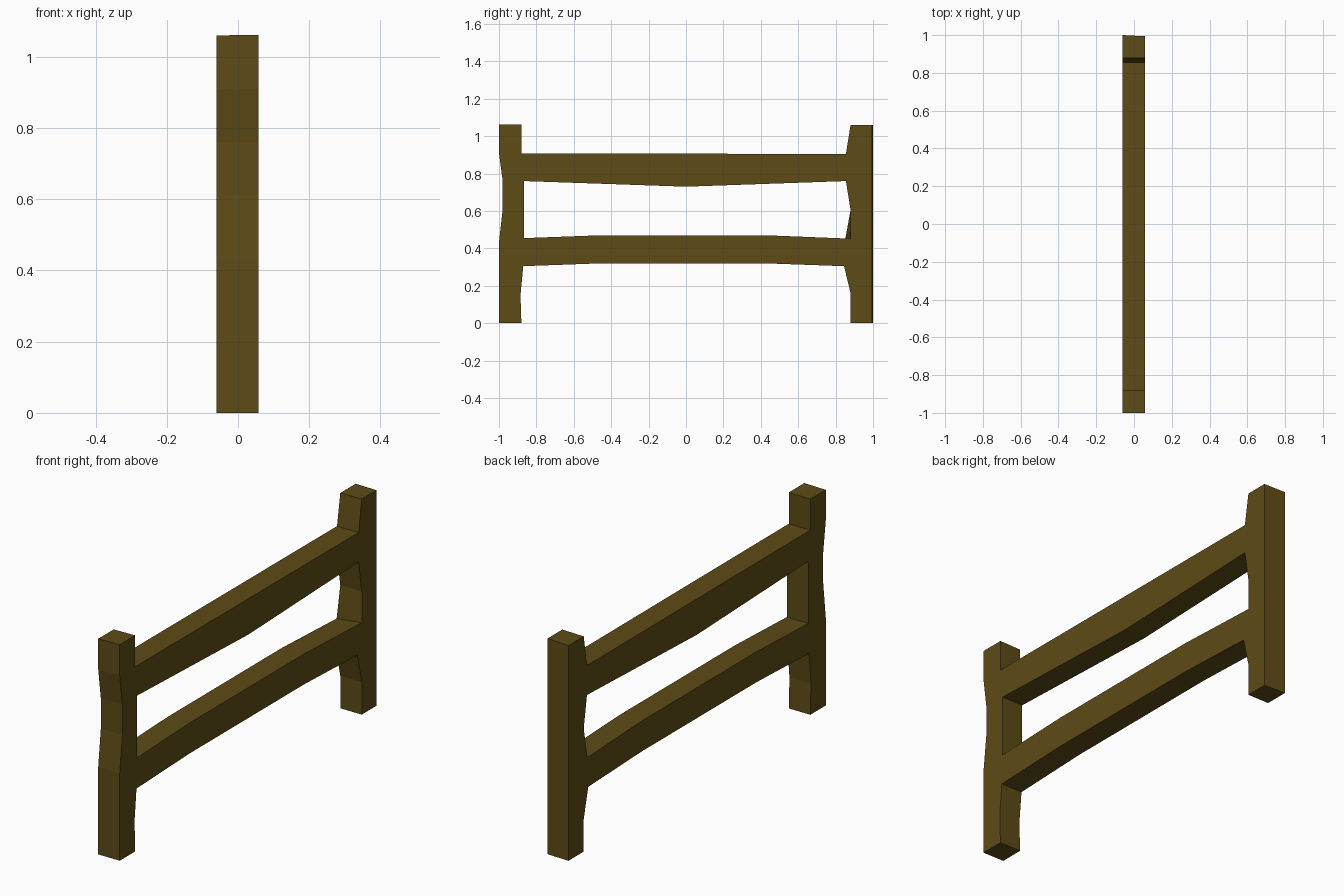
import bpy, bmesh
from mathutils import Vector

if "Cube" in bpy.data.objects:
    bpy.data.objects.remove(bpy.data.objects["Cube"])

X0, X1 = -0.06, 0.057

# Side silhouette (y, z): two hewn posts and the outer edges of both rails
outline = [(-1, 0), (-1, 0.43), (-0.98, 0.61), (-0.98, 0.76), (-1, 0.91), (-1, 1.06),
           (-0.88, 1.06), (-0.88, 0.908), (0.855, 0.905), (0.88, 1.058), (1, 1.058), (1, 0),
           (0.88, 0), (0.88, 0.16), (0.845, 0.305), (0.43, 0.32), (-0.46, 0.32),
           (-0.87, 0.305), (-0.885, 0.15), (-0.88, 0)]
# Opening between the rails
opening = [(-0.865, 0.455), (-0.46, 0.47), (0.43, 0.47), (0.852, 0.452), (0.88, 0.605),
           (0.855, 0.76), (0, 0.73), (-0.865, 0.76)]

bm = bmesh.new()


def loop(points):
    vs = [bm.verts.new((X0, y, z)) for y, z in points]
    return [bm.edges.new((vs[i - 1], vs[i])) for i in range(len(vs))]


# Fill the silhouette and give it thickness
edges = loop(outline) + loop(opening)
bmesh.ops.triangle_fill(bm, edges=edges, use_beauty=True)
ret = bmesh.ops.extrude_face_region(bm, geom=bm.faces[:], use_keep_orig=True)
bmesh.ops.translate(bm, vec=(X1 - X0, 0, 0),
                    verts=[g for g in ret["geom"] if isinstance(g, bmesh.types.BMVert)])

# Hand-cut unevenness on the +x side of the far post
for v in bm.verts:
    if v.co.x > 0:
        if v.co.y > 0.99:
            v.co.y = 0.994
        if (v.co.yz - Vector((0.852, 0.452))).length < 0.01:
            v.co.y = 0.88
        if v.co.z > 1.05:
            v.co.z += 0.002
bmesh.ops.recalc_face_normals(bm, faces=bm.faces[:])

mesh = bpy.data.meshes.new("fence_frame")
bm.to_mesh(mesh)
bm.free()
fence = bpy.data.objects.new("fence_frame", mesh)
bpy.context.collection.objects.link(fence)

# Dark wood
wood = bpy.data.materials.new("dark_wood")
wood.diffuse_color = (0.11, 0.07, 0.008, 1)
wood.use_nodes = True
wood.node_tree.nodes["Principled BSDF"].inputs["Base Color"].default_value = wood.diffuse_color
mesh.materials.append(wood)
